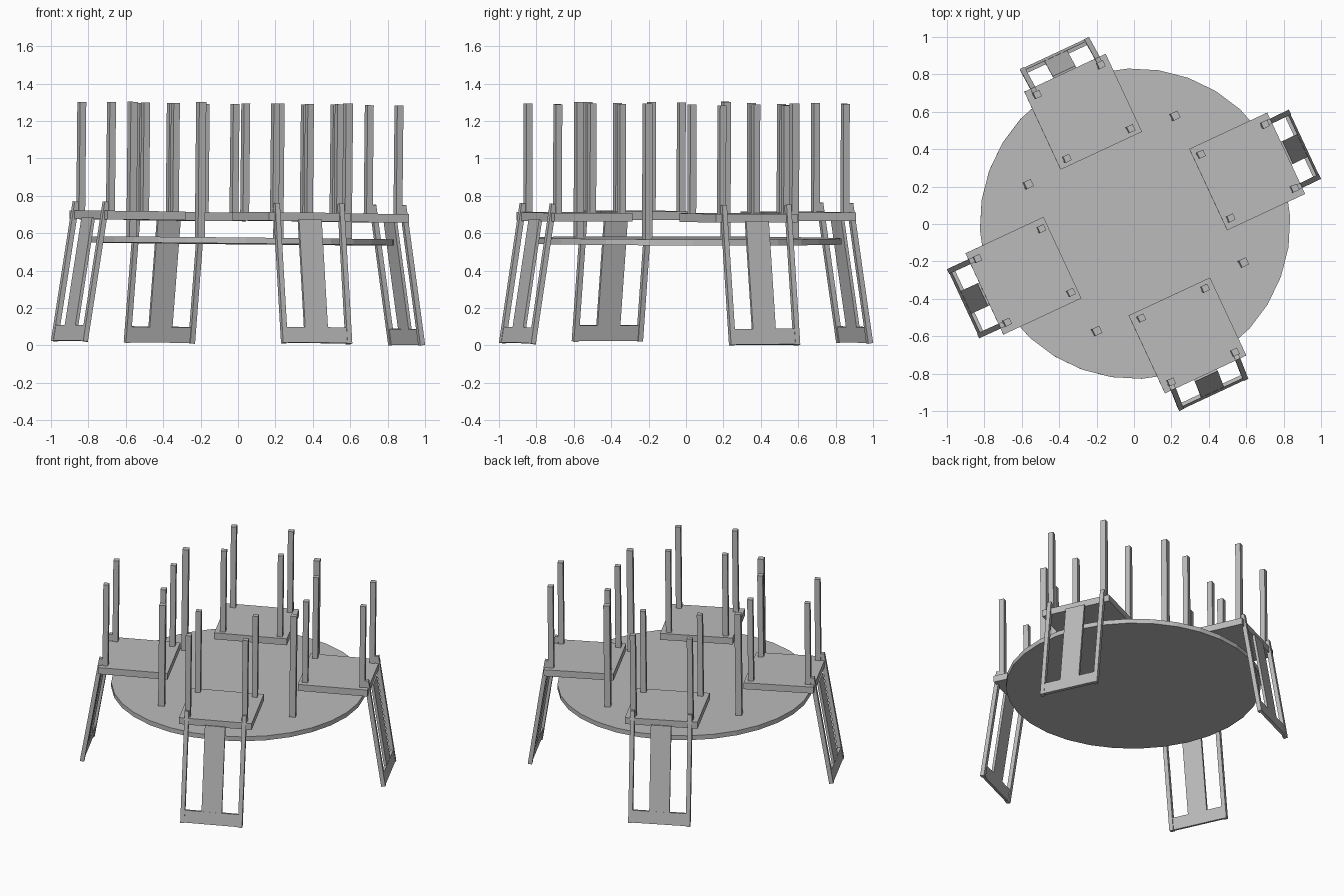
import bpy
import bmesh
import math
from mathutils import Matrix, Vector

if "Cube" in bpy.data.objects:
    bpy.data.objects.remove(bpy.data.objects["Cube"], do_unlink=True)

# Single grey finish
grey = bpy.data.materials.new("plain_grey")
grey.use_nodes = True
grey.diffuse_color = (0.5, 0.5, 0.5, 1)
grey.node_tree.nodes["Principled BSDF"].inputs["Base Color"].default_value = (0.5, 0.5, 0.5, 1)

# The whole stack leans very slightly
LEAN = Matrix.Rotation(0.01, 4, 'Y') @ Matrix.Rotation(-0.003, 4, 'X')
TURN = math.radians(25)


def finish(name, bm, matrix):
    mesh = bpy.data.meshes.new(name)
    bm.to_mesh(mesh)
    bm.free()
    mesh.materials.append(grey)
    obj = bpy.data.objects.new(name, mesh)
    obj.matrix_world = LEAN @ matrix
    bpy.context.collection.objects.link(obj)
    return obj


def box(name, x, y, z, matrix):
    """Box from (min, max) pairs along each axis."""
    bm = bmesh.new()
    size = Vector([b - a for a, b in (x, y, z)])
    mid = Vector([(a + b) / 2 for a, b in (x, y, z)])
    bmesh.ops.create_cube(bm, size=1, matrix=Matrix.Translation(mid) @ Matrix.Diagonal(size).to_4x4())
    return finish(name, bm, matrix)


def around(centre, width):
    return (centre - width / 2, centre + width / 2)


# Upturned round table
table = Matrix.Rotation(TURN, 4, 'Z')
bm = bmesh.new()
bmesh.ops.create_cone(bm, cap_ends=True, segments=32, radius1=0.83, radius2=0.83, depth=0.032,
                      matrix=Matrix.Translation((0, 0, 0.559)))
finish("table_top", bm, table)
for sx in (-1, 1):
    for sy in (-1, 1):
        box("table_leg", around(0.433 * sx, 0.041), around(0.433 * sy, 0.041), (0.57, 1.298), table)


# Upturned chair, built with its back facing +x, then turned about the table
def chair(matrix):
    box("chair_seat", (0.43, 0.89), (-0.24, 0.24), (0.666, 0.712), matrix)
    for x in (0.471, 0.848):
        for y in (-0.188, 0.188):
            box("chair_leg", around(x, 0.036), around(y, 0.036), (0.70, 1.293), matrix)
    # Sloping backrest hanging below the seat
    back = matrix @ Matrix.Translation((0.995, 0, 0.012)) @ Matrix.Rotation(-math.atan(0.16), 4, 'Y')
    for y in (-0.19, 0.19):
        box("back_post", around(0, 0.028), around(y, 0.028), (0, 0.757), back)
    box("back_rail", around(0.002, 0.02), (-0.203, 0.203), (0.003, 0.087), back)
    box("back_panel", around(0.002, 0.018), (-0.067, 0.067), (0.08, 0.67), back)


for i in range(4):
    chair(Matrix.Rotation(TURN + i * math.pi / 2, 4, 'Z'))
